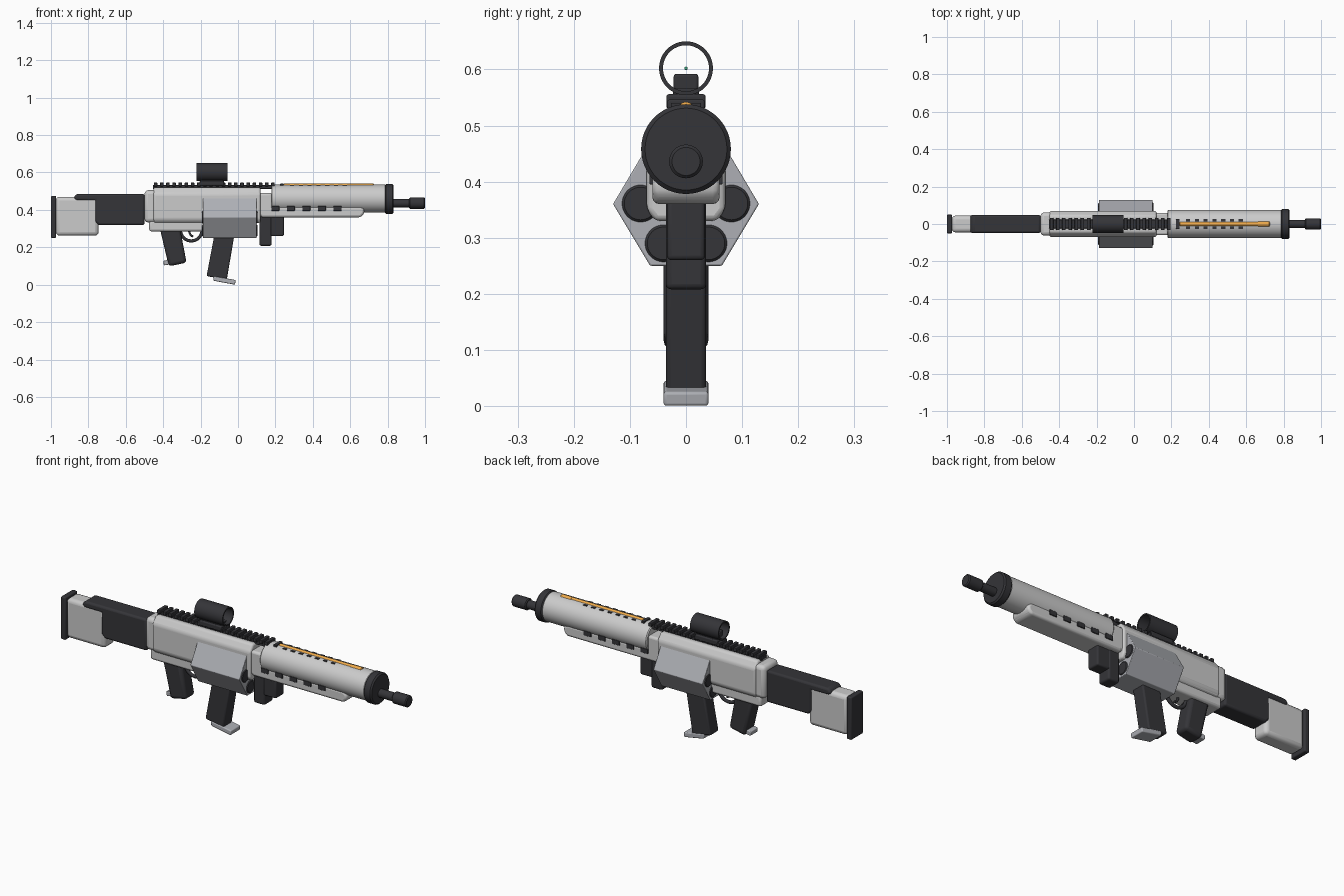
import bpy, bmesh, math
from mathutils import Vector

if "Cube" in bpy.data.objects:
    bpy.data.objects.remove(bpy.data.objects["Cube"])


def material(name, rgb):
    m = bpy.data.materials.new(name)
    m.diffuse_color = (*rgb, 1)
    m.use_nodes = True
    m.node_tree.nodes["Principled BSDF"].inputs["Base Color"].default_value = m.diffuse_color
    return m


DARK = material("dark_polymer", (0.035, 0.035, 0.04))
LIGHT = material("light_shell", (0.6, 0.6, 0.59))
STEEL = material("steel", (0.42, 0.43, 0.46))
ORANGE = material("orange", (0.85, 0.4, 0.07))
GREEN = material("green_dot", (0.1, 0.7, 0.4))


def finish(name, bm, mat, bevel=0.0, segs=3):
    bmesh.ops.recalc_face_normals(bm, faces=bm.faces)
    me = bpy.data.meshes.new(name)
    bm.to_mesh(me)
    bm.free()
    ob = bpy.data.objects.new(name, me)
    bpy.context.collection.objects.link(ob)
    me.materials.append(mat)
    if bevel:
        mod = ob.modifiers.new("bevel", 'BEVEL')
        mod.width, mod.segments = bevel, segs
        mod.limit_method, mod.angle_limit = 'ANGLE', math.radians(25)
    bpy.ops.object.select_all(action='DESELECT')
    bpy.context.view_layer.objects.active = ob
    ob.select_set(True)
    bpy.ops.object.shade_smooth_by_angle(angle=math.radians(35))
    return ob


def prism(name, pts, axis, a, b, mat, bevel=0.0):
    """Extrude an outline: (x,z) along y, or (y,z) along x."""
    bm = bmesh.new()
    vs = [bm.verts.new((p[0], a, p[1]) if axis == 'y' else (a, p[0], p[1])) for p in pts]
    f = bm.faces.new(vs)
    r = bmesh.ops.extrude_face_region(bm, geom=[f])
    d = Vector((0, b - a, 0)) if axis == 'y' else Vector((b - a, 0, 0))
    bmesh.ops.translate(bm, vec=d, verts=[v for v in r['geom'] if isinstance(v, bmesh.types.BMVert)])
    return finish(name, bm, mat, bevel)


def box(name, x0, x1, z0, z1, hy, mat, bevel=0.0, y=0.0):
    return prism(name, [(x0, z0), (x1, z0), (x1, z1), (x0, z1)], 'y', y - hy, y + hy, mat, bevel)


def lathe(name, prof, y, z, mat, n=48, closed=False):
    """Revolve (x, radius) points round an axis parallel to x."""
    bm = bmesh.new()
    rings = []
    for x, r in prof:
        rings.append([bm.verts.new((x, y + r * math.cos(t), z + r * math.sin(t)))
                      for t in (2 * math.pi * i / n for i in range(n))])
    pairs = list(zip(rings, rings[1:]))
    if closed:
        pairs.append((rings[-1], rings[0]))
    else:
        bm.faces.new(rings[0])
        bm.faces.new(rings[-1])
    for p, q in pairs:
        for i in range(n):
            j = (i + 1) % n
            bm.faces.new((p[i], p[j], q[j], q[i]))
    return finish(name, bm, mat)


def rod(name, x0, x1, r, y, z, mat, c=0.004):
    return lathe(name, [(x0, r - c), (x0 + c, r), (x1 - c, r), (x1, r - c)], y, z, mat)


def wire(name, pts, r, mat):
    cu = bpy.data.curves.new(name, 'CURVE')
    cu.dimensions, cu.bevel_depth, cu.bevel_resolution, cu.use_fill_caps = '3D', r, 3, True
    sp = cu.splines.new('POLY')
    sp.points.add(len(pts) - 1)
    for p, co in zip(sp.points, pts):
        p.co = (*co, 1)
    ob = bpy.data.objects.new(name, cu)
    bpy.context.collection.objects.link(ob)
    cu.materials.append(mat)
    return ob


# Shoulder stock
box("butt_plate", -1.0, -0.972, 0.25, 0.475, 0.05, DARK, 0.006)
box("stock_shell", -0.974, -0.745, 0.262, 0.47, 0.045, LIGHT, 0.02)
prism("stock_arm", [(-0.88, 0.465), (-0.862, 0.485), (-0.5, 0.485), (-0.5, 0.318),
                    (-0.745, 0.318), (-0.765, 0.338), (-0.765, 0.45), (-0.865, 0.45)],
      'y', -0.048, 0.048, DARK, 0.014)

# Receiver
box("receiver_rear_cap", -0.5, -0.43, 0.333, 0.505, 0.062, LIGHT, 0.02)
prism("receiver", [(-0.07, 0.35), (-0.055, 0.33), (0.055, 0.33), (0.07, 0.35),
                   (0.07, 0.485), (0.045, 0.52), (-0.045, 0.52), (-0.07, 0.485)],
      'x', -0.452, 0.12, LIGHT, 0.01)
box("lower_receiver", -0.475, 0.0, 0.285, 0.345, 0.055, LIGHT, 0.012)
box("receiver_front_block", 0.1, 0.185, 0.365, 0.49, 0.06, LIGHT, 0.012)

# Hexagonal drum housing with four dark canisters
prism("drum_housing", [(-0.064, 0.25), (0.064, 0.25), (0.13, 0.36), (0.066, 0.468), (-0.066, 0.468), (-0.13, 0.36)],
      'x', -0.188, 0.1, STEEL, 0.003)
for s, side in ((-1, "left"), (1, "right")):
    rod("upper_canister_" + side, -0.192, 0.104, 0.033, s * 0.081, 0.361, DARK)
    rod("lower_canister_" + side, -0.192, 0.104, 0.033, s * 0.04, 0.29, DARK)

# Top rail
box("rail_base", -0.455, 0.195, 0.512, 0.532, 0.024, DARK, 0.003)
for i in range(20):
    x = -0.45 + i * 0.033
    box(f"rail_tooth_{i}", x, x + 0.019, 0.526, 0.546, 0.033, DARK, 0.003)

# Open tube sight
box("sight_clamp", -0.205, -0.075, 0.53, 0.556, 0.035, DARK, 0.005)
box("sight_stem", -0.2, -0.08, 0.548, 0.567, 0.023, DARK, 0.003)
lathe("sight_tube", [(-0.222, 0.041), (-0.222, 0.048), (-0.057, 0.048), (-0.057, 0.041)],
      0, 0.602, DARK, closed=True)
box("sight_inner_block", -0.2, -0.15, 0.555, 0.592, 0.022, DARK, 0.005)
rod("sight_dot", -0.142, -0.138, 0.003, 0, 0.602, GREEN, 0.001)

# Barrel shroud and muzzle
rod("barrel_shroud", 0.178, 0.79, 0.075, 0, 0.46, LIGHT, 0.005)
rod("shroud_end_cap", 0.785, 0.832, 0.08, 0, 0.458, DARK, 0.007)
rod("barrel", 0.82, 0.925, 0.022, 0, 0.436, DARK)
rod("muzzle", 0.915, 1.0, 0.03, 0, 0.436, DARK, 0.005)
box("shroud_top_stop", 0.225, 0.243, 0.52, 0.54, 0.027, DARK, 0.002)
rod("charge_rod", 0.243, 0.67, 0.011, 0, 0.53, ORANGE)
rod("charge_rod_tip", 0.66, 0.727, 0.014, 0, 0.528, ORANGE)
for s, side in ((-1, "left"), (1, "right")):
    for i in range(7):
        x = 0.278 + i * 0.047
        box(f"top_vent_{side}_{i}", x, x + 0.022, 0.51, 0.534, 0.006, DARK, 0, s * 0.02)
    for i in range(5):
        x = 0.178 + i * 0.083
        box(f"side_vent_{side}_{i}", x, x + 0.043, 0.395, 0.42, 0.006, DARK, 0.002, s * 0.059)

# Lower handguard and forward block
prism("handguard", [(0.12, 0.36), (0.655, 0.36), (0.675, 0.38), (0.675, 0.405), (0.655, 0.42), (0.12, 0.42)],
      'y', -0.06, 0.06, LIGHT, 0.012)
box("forward_grip", 0.115, 0.18, 0.208, 0.375, 0.036, DARK, 0.01)
box("forward_module", 0.17, 0.245, 0.26, 0.37, 0.034, DARK, 0.008)

# Slanted magazine and foot
prism("magazine", [(-0.118, 0.31), (-0.168, 0.046), (-0.06, 0.026), (-0.012, 0.31)], 'y', -0.036, 0.036, DARK, 0.008)
prism("magazine_foot", [(-0.133, 0.046), (-0.13, 0.021), (-0.016, 0.0), (-0.012, 0.025)],
      'y', -0.04, 0.04, STEEL, 0.005)

# Pistol grip
prism("pistol_grip", [(-0.42, 0.31), (-0.37, 0.098), (-0.275, 0.118), (-0.312, 0.31)], 'y', -0.04, 0.04, DARK, 0.016)
prism("grip_foot", [(-0.4, 0.127), (-0.396, 0.103), (-0.34, 0.112), (-0.345, 0.138)], 'y', -0.03, 0.03, STEEL, 0.004)

# Trigger and guard
wire("trigger_guard", [(-0.25 + 0.058 * math.cos(t), 0, 0.292 + 0.058 * math.sin(t))
                       for t in (math.pi + math.pi * i / 20 for i in range(21))], 0.009, DARK)
wire("trigger", [(-0.262, 0, 0.295), (-0.26, 0, 0.278), (-0.252, 0, 0.264), (-0.24, 0, 0.257)], 0.006, DARK)
